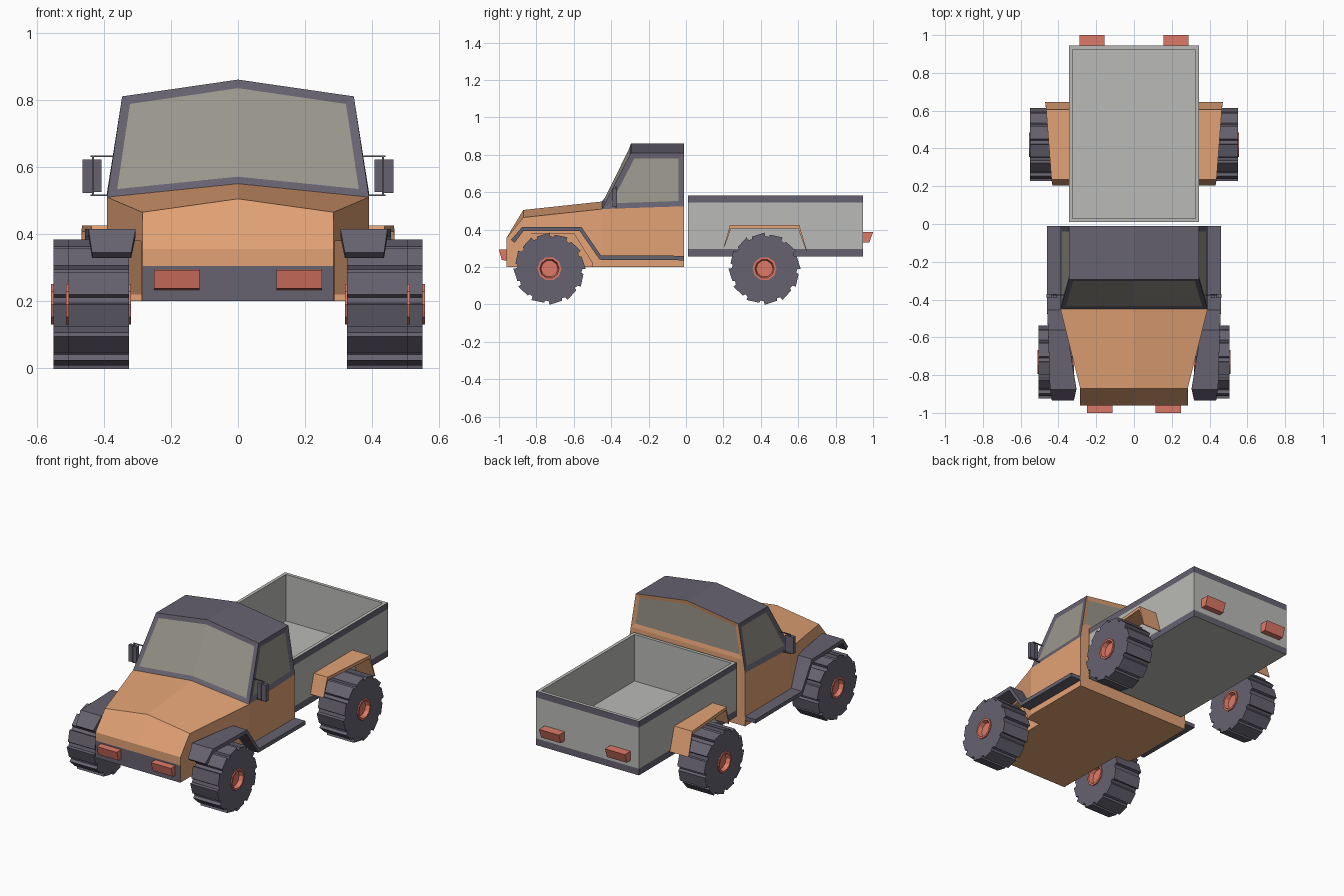
import bpy, bmesh, math
from mathutils import Vector

if "Cube" in bpy.data.objects:
    bpy.data.objects.remove(bpy.data.objects["Cube"])


def colour(name, r, g, b):
    lin = lambda c: ((c / 255 + 0.055) / 1.055) ** 2.4
    m = bpy.data.materials.new(name)
    m.diffuse_color = (lin(r), lin(g), lin(b), 1)
    m.use_nodes = True
    m.node_tree.nodes["Principled BSDF"].inputs["Base Color"].default_value = m.diffuse_color
    return m


ORANGE = colour("orange paint", 226, 162, 117)
DARK = colour("dark trim", 102, 98, 112)
GREY = colour("grey panel", 186, 186, 183)
GLASS = colour("window glass", 153, 150, 139)
RED = colour("red parts", 222, 121, 103)


def finish(name, bm, mats):
    bmesh.ops.recalc_face_normals(bm, faces=bm.faces)
    me = bpy.data.meshes.new(name)
    bm.to_mesh(me)
    bm.free()
    ob = bpy.data.objects.new(name, me)
    bpy.context.collection.objects.link(ob)
    for m in mats:
        me.materials.append(m)
    return ob


def loft(name, rings, mats, band=None):
    """Skin equal-length point rings and cap both ends; band maps strip -> material."""
    bm = bmesh.new()
    rows = [[bm.verts.new(p) for p in r] for r in rings]
    n = len(rows[0])
    for k in range(len(rows) - 1):
        for i in range(n):
            j = (i + 1) % n
            f = bm.faces.new((rows[k][i], rows[k][j], rows[k + 1][j], rows[k + 1][i]))
            f.material_index = (band or {}).get(k, 0)
    bm.faces.new(rows[0])
    bm.faces.new(rows[-1])
    return finish(name, bm, mats)


def prism(name, profile, x0, x1, mat):
    """Extrude a (y, z) profile along x."""
    return loft(name, [[(x, y, z) for y, z in profile] for x in (x0, x1)], [mat])


def box(name, x0, x1, y0, y1, z0, z1, mat):
    return prism(name, [(y0, z0), (y1, z0), (y1, z1), (y0, z1)], x0, x1, mat)


def fender(name, side, stations, t, mat, end=1.0):
    """Bent strip: stations are (y, z, inner x, outer x), thickness t scaled by end at tips."""
    rings = []
    last = len(stations) - 1
    for i, (y, z, xi, xo) in enumerate(stations):
        a, b = stations[max(i - 1, 0)], stations[min(i + 1, last)]
        d = Vector((b[0] - a[0], b[1] - a[1])).normalized()
        w = t * (end if i in (0, last) else 1)
        yl, zl = y + d.y * w, z - d.x * w
        rings.append([(side * xi, y, z), (side * xo, y, z),
                      (side * xo, yl, zl), (side * xi, yl, zl)])
    return loft(name, rings, [mat])


# Cab: right half points, mirrored about the centre line
half = [(0, -.96, .2), (.285, -.96, .2), (0, -.96, .305), (.285, -.96, .305),
        (0, -.96, .355), (.285, -.96, .355), (0, -.87, .505), (.285, -.87, .465),
        (0, -.45, .55), (.39, -.45, .51), (0, -.295, .86), (.345, -.295, .81),
        (0, -.01, .86), (.345, -.01, .81), (.39, -.01, .525), (0, -.01, .525),
        (.39, -.01, .2), (0, -.01, .2), (.39, -.45, .2), (.285, -.87, .2),
        (.378, -.01, .6), (0, -.01, .6)]
faces = {"bumper": (0, 1, 3, 2), "grille": (2, 3, 5, 4), "nose": (4, 5, 7, 6),
         "hood": (6, 7, 9, 8), "windshield": (8, 9, 11, 10), "roof": (10, 11, 13, 12),
         "rear_window": (12, 13, 20, 21), "back_mid": (21, 20, 14, 15),
         "back_low": (15, 14, 16, 17), "side_window": (9, 14, 20, 13, 11),
         "door": (9, 18, 16, 14), "side_mid": (19, 18, 9, 7),
         "side_front": (1, 19, 7, 5, 3), "floor": (0, 17, 16, 18, 19, 1)}
bm = bmesh.new()
right = [bm.verts.new(p) for p in half]
left = [v if v.co.x == 0 else bm.verts.new((-v.co.x, v.co.y, v.co.z)) for v in right]
made = {}
for label, idx in faces.items():
    made[label] = [bm.faces.new([right[i] for i in idx]),
                   bm.faces.new([left[i] for i in reversed(idx)])]
    for f in made[label]:
        f.material_index = int(label in ("bumper", "windshield", "roof", "side_window"))
bmesh.ops.recalc_face_normals(bm, faces=bm.faces)
# Windows as inset glass
for label, width in (("windshield", .026), ("rear_window", .025), ("side_window", .03)):
    bmesh.ops.inset_region(bm, faces=made[label], thickness=width, depth=-.005,
                           use_even_offset=True)
    for f in made[label]:
        f.material_index = 2
cab = finish("cab", bm, [ORANGE, DARK, GLASS])

# Front wheel wells cut out of the cab
arch = [(-.925, .1), (-.925, .22), (-.855, .38), (-.6, .38), (-.5, .22), (-.5, .1)]
for s in (1, -1):
    cutter = prism("wheel_well_cutter", arch, s * .287, s * .6, ORANGE)
    cutter.hide_render = True
    mod = cab.modifiers.new("well", "BOOLEAN")
    mod.object, mod.operation, mod.solver = cutter, "DIFFERENCE", "EXACT"
    bpy.context.view_layer.objects.active = cab
    bpy.ops.object.modifier_apply(modifier=mod.name)
    bpy.data.objects.remove(cutter)


# Cargo bed: open box with dark bands at top and bottom
def rect(inset, z):
    x, y0, y1 = .345 - inset, .01 + inset, .945 - inset
    return [(-x, y0, z), (x, y0, z), (x, y1, z), (-x, y1, z)]


loft("cargo_bed", [rect(0, .255), rect(0, .295), rect(0, .545), rect(0, .583),
                   rect(.02, .583), rect(.02, .3)], [GREY, DARK], {0: 1, 2: 1})


# Wheels: sawtooth tyre with a hole, and a recessed hub
def circle(x, r, y, z, n=10):
    return [(x, y + r * math.cos(math.tau * i / n), z + r * math.sin(math.tau * i / n))
            for i in range(n)]


def tyre_ring(x, y, z, hole=None):
    pts = []
    for k in range(12):
        for deg, r in ((0, .193), (21, .184), (23, .171), (29, .175)):
            a, r = math.radians(k * 30 + deg), hole or r
            pts.append((x, y + r * math.cos(a), z + r * math.sin(a)))
    return pts


for s, tag in ((1, "left"), (-1, "right")):
    for place, y, xi, xo in (("front", -.73, .325, .505), ("rear", .42, .37, .55)):
        loft(f"{place}_{tag}_tyre",
             [tyre_ring(s * x, y, .191, h) for x, h in
              ((xi + .03, .058), (xi, .058), (xi, None), (xo, None),
               (xo, .058), (xo - .03, .058))], [DARK])
        loft(f"{place}_{tag}_hub",
             [circle(s * x, r, y, .191) for x, r in
              ((xi + .018, .045), (xi - .007, .052), (xi - .007, .064),
               (xo + .007, .064), (xo + .007, .052), (xo - .018, .045))], [RED])

    # Front fender running into the side step
    fender(f"front_fender_{tag}", s,
           [(-.935, .345, .318, .435), (-.875, .415, .305, .445), (-.56, .415, .355, .455),
            (-.455, .262, .38, .46), (-.01, .26, .38, .46)], .024, DARK)
    # Rear fender
    fender(f"rear_fender_{tag}", s,
           [(.203, .31, .34, .432), (.235, .425, .34, .437),
            (.605, .425, .34, .465), (.647, .285, .34, .47)], .02, ORANGE, .2)

    # Lights
    prism(f"headlight_{tag}", [(-.95, .232), (-.985, .238), (-1, .293), (-.95, .295)],
          s * .115, s * .25, RED)
    prism(f"tail_light_{tag}", [(.94, .33), (.98, .33), (1, .387), (.94, .387)],
          s * .155, s * .288, RED)

    # Door mirror with bracket
    box(f"mirror_inner_{tag}", s * .407, s * .43, -.392, -.37, .525, .622, DARK)
    box(f"mirror_outer_{tag}", s * .434, s * .463, -.392, -.37, .522, .622, DARK)
    box(f"mirror_bracket_top_{tag}", s * .37, s * .44, -.378, -.372, .629, .634, DARK)
    box(f"mirror_bracket_low_{tag}", s * .38, s * .44, -.378, -.372, .513, .518, DARK)
    box(f"mirror_post_{tag}", s * .429, s * .435, -.378, -.372, .513, .634, DARK)
